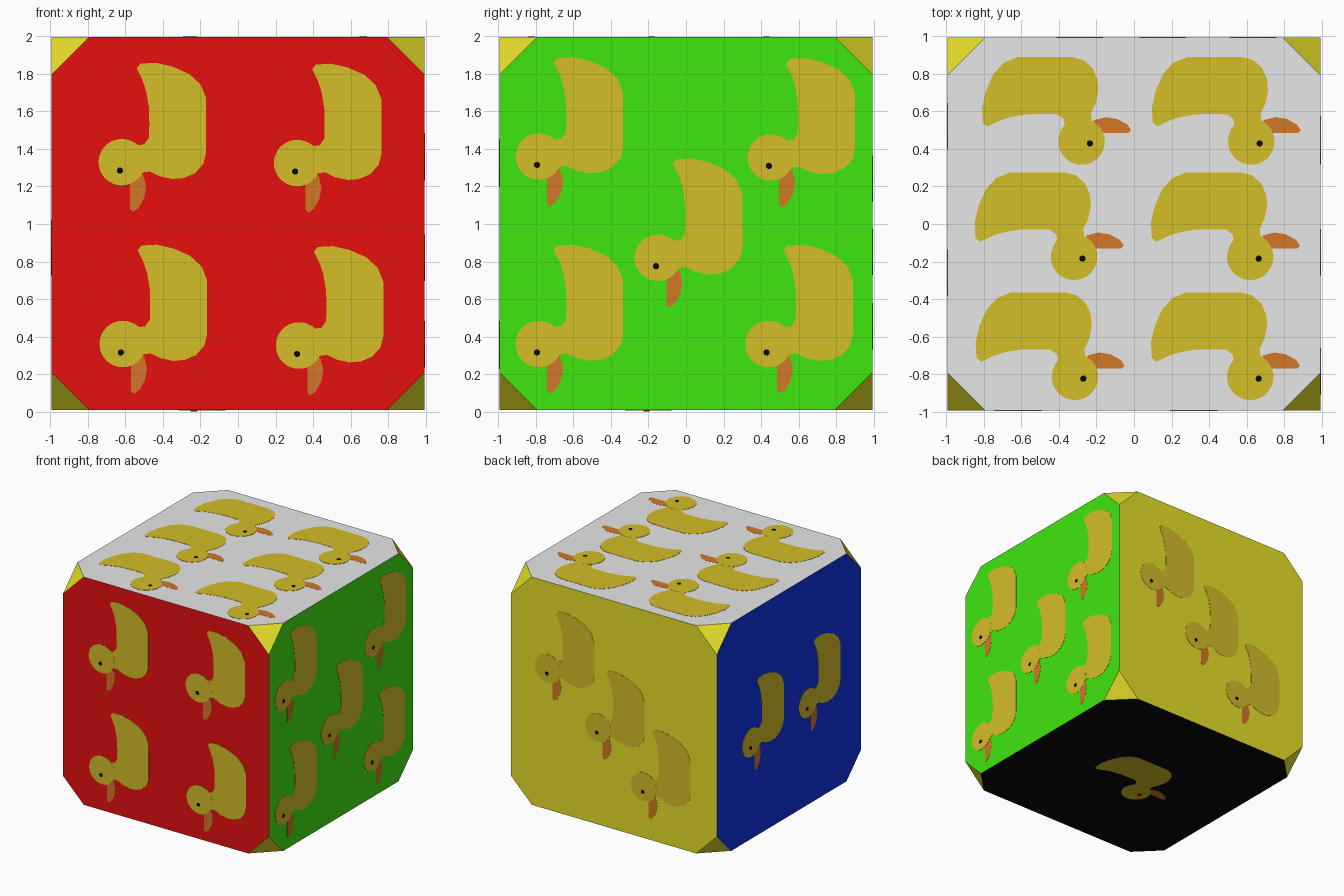
import bpy, bmesh, math
from mathutils import Vector

if "Cube" in bpy.data.objects:
    bpy.data.objects.remove(bpy.data.objects["Cube"])

H = 0.9935                      # half size of the block
C = Vector((0, 0, 0.009 + H))   # block centre
CUT = 0.2                       # size of the clipped corners


def material(name, rgb):
    m = bpy.data.materials.new(name)
    m.diffuse_color = (*rgb, 1)
    m.use_nodes = True
    m.node_tree.nodes["Principled BSDF"].inputs["Base Color"].default_value = m.diffuse_color
    return m


red = material("red", (0.8, 0.005, 0.005))
green = material("green", (0.05, 0.8, 0.005))
white = material("white", (0.8, 0.8, 0.8))
blue = material("blue", (0.005, 0.035, 0.8))
yellow = material("yellow", (0.8, 0.75, 0.022))
black = material("black", (0.002, 0.002, 0.002))
gold = material("duck gold", (0.666, 0.515, 0.022))
orange = material("beak orange", (0.65, 0.19, 0.021))


def add_object(name, bm, mats):
    me = bpy.data.meshes.new(name)
    bm.to_mesh(me)
    bm.free()
    for m in mats:
        me.materials.append(m)
    ob = bpy.data.objects.new(name, me)
    bpy.context.collection.objects.link(ob)
    return ob


# Each side: right direction, up direction, colour, duck turned?, eye colour, eye lift, head positions
X, Y, Z = Vector((1, 0, 0)), Vector((0, 1, 0)), Vector((0, 0, 1))
SIDES = {
    "front": (X, Z, red, True, black, 0.004,
              [(-0.62, 1.33), (0.315, 1.325), (-0.615, 0.36), (0.325, 0.352)]),
    "right": (Y, Z, green, True, black, 0.004,
              [(-0.785, 1.36), (0.452, 1.355), (-0.15, 0.82), (-0.785, 0.36), (0.44, 0.36)]),
    "back": (-X, Z, yellow, True, black, 0.004,
             [(-0.637, 1.24), (-0.153, 0.853), (0.29, 0.455)]),
    "left": (-Y, Z, blue, True, black, 0.004,
             [(-0.52, 0.85), (0.26, 0.895)]),
    "top": (X, Y, white, False, black, 0.004,
            [(-0.28, 0.44), (0.625, 0.44), (-0.32, -0.175), (0.62, -0.175),
             (-0.315, -0.815), (0.62, -0.815)]),
    "bottom": (-X, Y, black, False, red, 0.009, [(0.19, -0.2)]),
}

# Block with clipped corners, coloured by face direction
bm = bmesh.new()
for sx in (-1, 1):
    for sy in (-1, 1):
        for sz in (-1, 1):
            for axis in range(3):
                p = Vector((sx, sy, sz)) * H
                p[axis] *= (H - CUT) / H
                bm.verts.new(p + C)
bmesh.ops.convex_hull(bm, input=bm.verts[:])
bmesh.ops.dissolve_limit(bm, angle_limit=0.02, verts=bm.verts[:], edges=bm.edges[:])
bmesh.ops.recalc_face_normals(bm, faces=bm.faces[:])
block_mats = [yellow, red, green, white, blue, black]
for f in bm.faces:
    f.normal_update()
    for r, u, mat, *_ in SIDES.values():
        if f.normal.dot(r.cross(u)) > 0.9:
            f.material_index = block_mats.index(mat)
add_object("block", bm, block_mats)

# Duck outlines, measured from the head centre
BODY = [(-.50, .08), (-.525, .10), (-.53, .18), (-.51, .27), (-.47, .36), (-.415, .42),
        (-.34, .45), (-.05, .45), (.01, .435), (.06, .39), (.085, .33), (.09, .27),
        (.075, .20), (.05, .15), (.055, .11), (0, 0), (-.11, .06), (-.09, .09),
        (-.095, .12), (-.13, .145), (-.20, .147), (-.29, .145), (-.38, .13), (-.44, .11)]
BEAK = [(.05, .09), (.07, .115), (.13, .13), (.19, .12), (.245, .09), (.265, .06),
        (.25, .045), (.10, .045)]


def disc(cx, cy, r, n):
    return [(cx + r * math.cos(2 * math.pi * i / n), cy + r * math.sin(2 * math.pi * i / n))
            for i in range(n)]


def plate(bm, pts, place, normal, lift, index):
    """Thin flat plate standing on the block surface."""
    base = bm.faces.new([bm.verts.new(place(p)) for p in pts])
    base.normal_update()
    if base.normal.dot(normal) < 0:
        base.normal_flip()
    res = bmesh.ops.extrude_face_region(bm, geom=[base])["geom"]
    bmesh.ops.translate(bm, vec=normal * lift,
                        verts=[g for g in res if isinstance(g, bmesh.types.BMVert)])
    for f in [base] + [g for g in res if isinstance(g, bmesh.types.BMFace)]:
        if f.is_valid:
            f.material_index = index
            for e in f.edges:
                for side in e.link_faces:
                    side.material_index = index
    if base.is_valid:
        bm.faces.remove(base)


# Ducks on every side
for side, (r, u, _, turned, eye, eye_lift, heads) in SIDES.items():
    n = r.cross(u)
    drop = C.z if turned else 0     # upright sides are measured from the ground
    for i, (hx, hy) in enumerate(heads, 1):
        def place(p):
            a, b = (p[1], -p[0]) if turned else p
            return C + n * H + r * (hx + a) + u * (hy + b - drop)
        bm = bmesh.new()
        plate(bm, BEAK, place, n, 0.001, 1)
        plate(bm, BODY, place, n, 0.002, 0)
        plate(bm, disc(0, 0, 0.124, 32), place, n, 0.0025, 0)
        plate(bm, disc(.045, -.01, 0.017, 10), place, n, eye_lift, 2)
        add_object(f"{side}_duck_{i}", bm, [gold, orange, eye])
